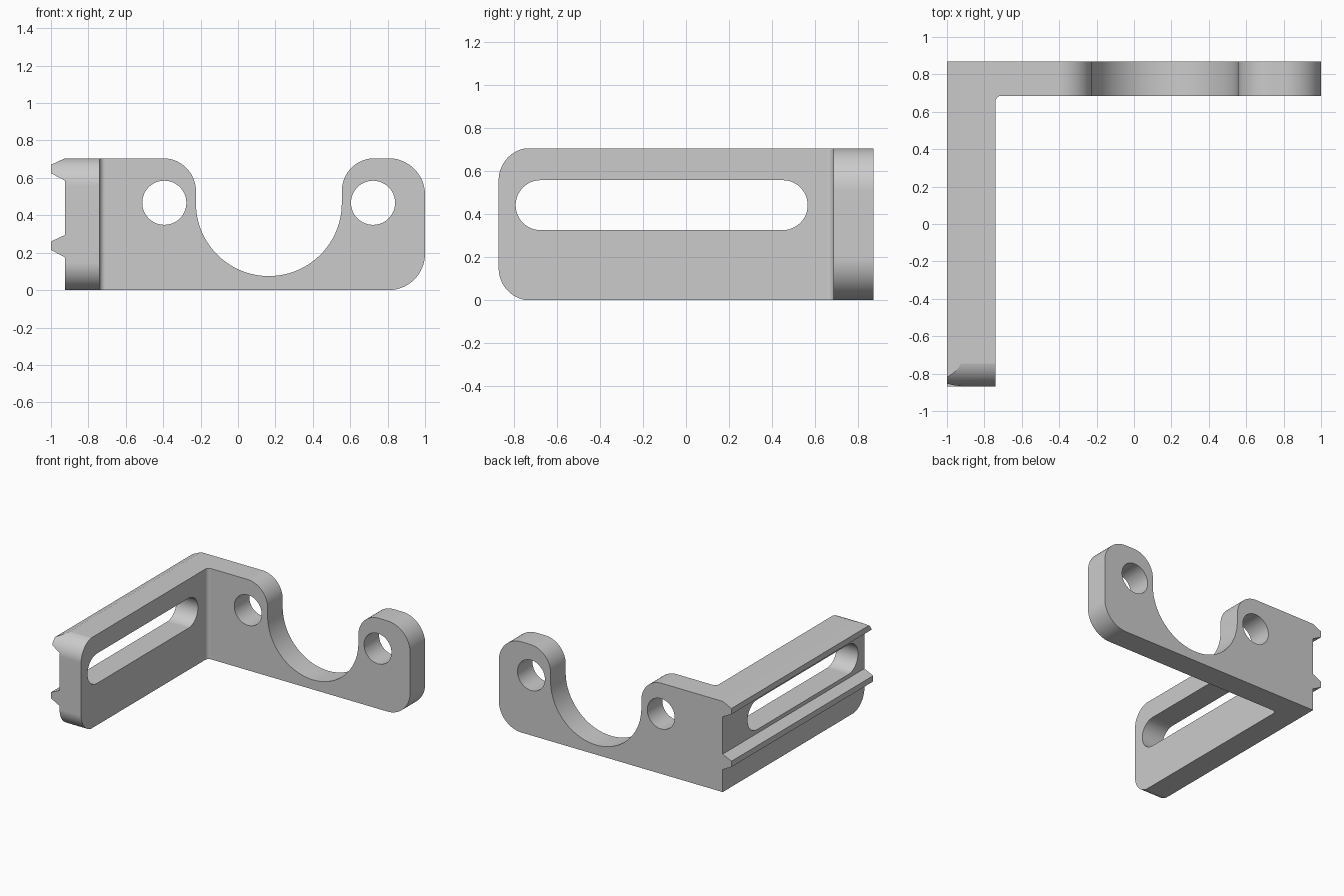
import bpy, bmesh
from math import sin, cos, radians
from mathutils import Vector

if "Cube" in bpy.data.objects:
    bpy.data.objects.remove(bpy.data.objects["Cube"], do_unlink=True)

H = 0.705      # height of the bracket
Y = 0.87       # half depth
EPS = 0.002

steel = bpy.data.materials.new("plain grey")
steel.use_nodes = True
GREY = (0.6, 0.6, 0.6, 1)
steel.diffuse_color = GREY
steel.node_tree.nodes["Principled BSDF"].inputs["Base Color"].default_value = GREY


def arc(cx, cy, r, start, end, steps=16):
    angles = [radians(start + (end - start) * i / steps) for i in range(steps + 1)]
    return [(cx + r * cos(a), cy + r * sin(a)) for a in angles]


def prism(name, points, axis, low, high):
    """Extrude a 2D outline along one axis; the other two axes stay in order."""
    def place(p, depth):
        co = list(p)
        co.insert("xyz".index(axis), depth)
        return co
    bm = bmesh.new()
    face = bm.faces.new([bm.verts.new(place(p, low)) for p in points])
    extruded = bmesh.ops.extrude_face_region(bm, geom=[face])["geom"]
    shift = Vector(place((0, 0), high - low))
    bmesh.ops.translate(bm, vec=shift,
                        verts=[g for g in extruded if isinstance(g, bmesh.types.BMVert)])
    bmesh.ops.recalc_face_normals(bm, faces=bm.faces)
    mesh = bpy.data.meshes.new(name)
    bm.to_mesh(mesh)
    bm.free()
    mesh.materials.append(steel)
    obj = bpy.data.objects.new(name, mesh)
    bpy.context.collection.objects.link(obj)
    return obj


def combine(target, tool, operation):
    mod = target.modifiers.new(tool.name, "BOOLEAN")
    mod.operation, mod.solver, mod.object = operation, "EXACT", tool
    bpy.context.view_layer.objects.active = target
    bpy.ops.object.modifier_apply(modifier=mod.name)
    bpy.data.objects.remove(tool, do_unlink=True)


# L-shaped footprint with a small fillet in the inner corner
footprint = [(-1.1, -Y), (-0.74, -Y)] + arc(-0.71, 0.655, 0.03, 180, 90, 8)
footprint += [(1.1, 0.685), (1.1, Y), (-1.1, Y)]
bracket = prism("corner_bracket", footprint, "z", -0.2, 1)

# Front outline: rounded end, two lobes around a cradle, rails on the outer side
front = [(-0.925, 0)] + arc(0.805, 0.195, 0.195, -90, 0)
front += arc(0.805, 0.51, 0.195, 0, 90) + arc(0.73, 0.53, 0.175, 90, 180)
front += arc(0.165, 0.465, 0.39, 0, -180, 48) + arc(-0.4, 0.53, 0.175, 0, 90)
for base in (H - 0.12, 0.175):
    front += [(-0.925, base + 0.12), (-1, base + 0.085), (-1, base + 0.04), (-0.925, base)]
combine(bracket, prism("front_outline", front, "y", -2, 2), "INTERSECT")

# Side outline: rounded free end of the arm
side = [(2, -EPS), (2, H + EPS)] + arc(-0.72, H - 0.15 + EPS, 0.15, 90, 180)
side += arc(-0.72, 0.15 - EPS, 0.15, 180, 270)
combine(bracket, prism("side_outline", side, "x", -2, 2), "INTERSECT")

# Long slot through the arm
slot = arc(-0.675, 0.441, 0.116, 90, 270, 24) + arc(0.449, 0.441, 0.116, -90, 90, 24)
combine(bracket, prism("slot_cutter", slot, "x", -2, 0), "DIFFERENCE")

# Bolt holes through the lobes
for x in (-0.394, 0.722):
    hole = arc(x, 0.467, 0.118, 0, 360, 48)[:-1]
    combine(bracket, prism("hole_cutter", hole, "y", 0.6, 1), "DIFFERENCE")

# Smooth curved walls, flat plates
bpy.ops.object.select_all(action="DESELECT")
bracket.select_set(True)
bpy.context.view_layer.objects.active = bracket
bpy.ops.object.shade_smooth_by_angle(angle=radians(20))
weighted = bracket.modifiers.new("even_normals", "WEIGHTED_NORMAL")
weighted.keep_sharp = True
